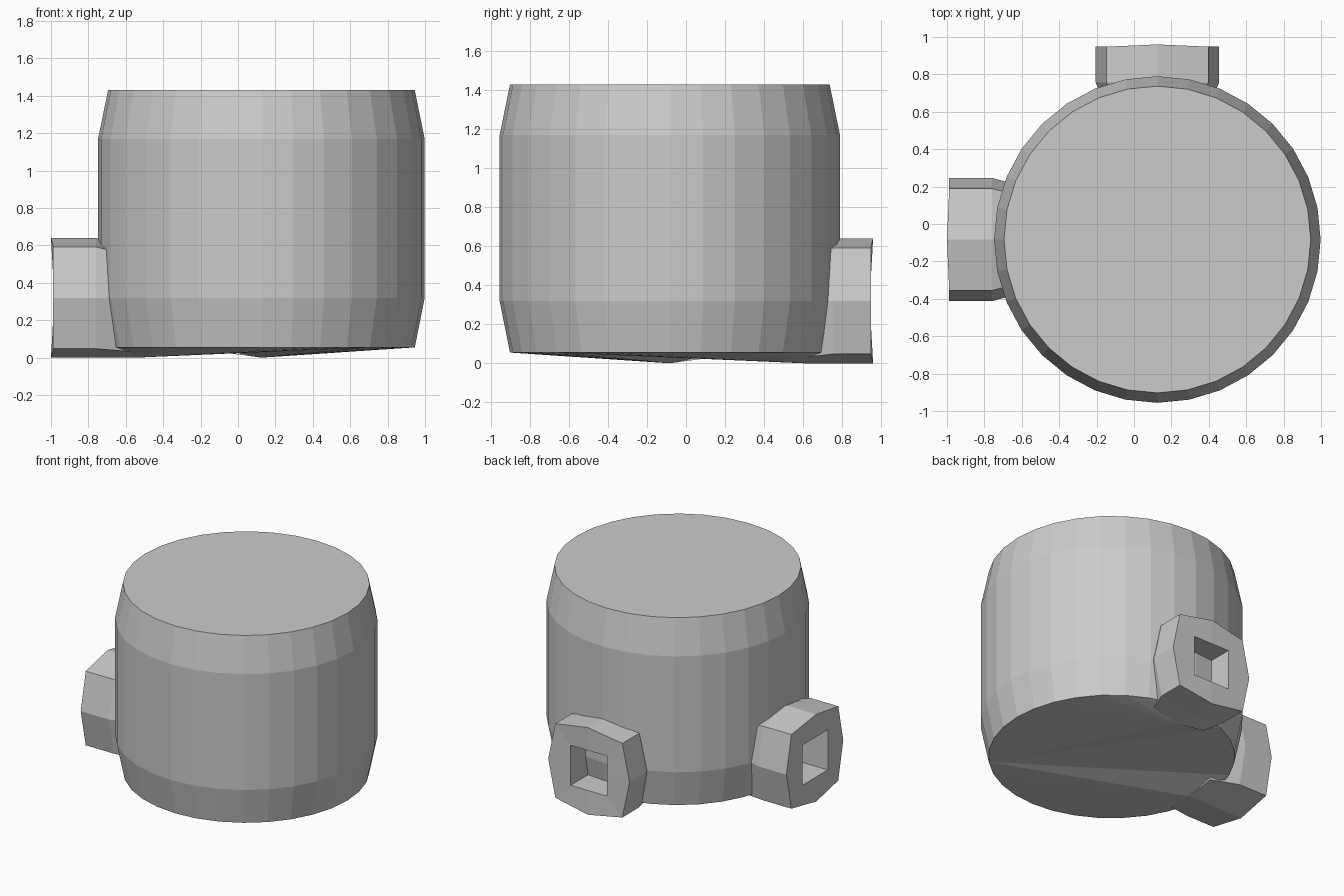
import bpy, bmesh, math
from mathutils import Vector

cube = bpy.data.objects.get("Cube")
if cube:
    bpy.data.objects.remove(cube, do_unlink=True)

grey = bpy.data.materials.new("plain grey")
grey.use_nodes = True
colour = (0.6, 0.6, 0.6, 1)
grey.diffuse_color = colour
grey.node_tree.nodes["Principled BSDF"].inputs["Base Color"].default_value = colour

CX, CY = 0.125, -0.083      # axis of the body
SIDES = 32
PORT_Z = 0.32


def finish(name, bm):
    bmesh.ops.recalc_face_normals(bm, faces=bm.faces)
    mesh = bpy.data.meshes.new(name)
    bm.to_mesh(mesh)
    bm.free()
    mesh.materials.append(grey)
    obj = bpy.data.objects.new(name, mesh)
    bpy.context.collection.objects.link(obj)


def bridge(bm, a, b):
    n = len(a)
    for i in range(n):
        j = (i + 1) % n
        bm.faces.new((a[i], a[j], b[j], b[i]))


# Body: faceted drum with tapered top and bottom bands
bm = bmesh.new()
rings = []
for radius, z in ((0.82, 0.055), (0.873, 0.32), (0.873, 1.17), (0.82, 1.43)):
    ring = []
    for i in range(SIDES):
        t = math.tau * i / SIDES
        ring.append(bm.verts.new((CX + radius * math.cos(t), CY + radius * math.sin(t), z)))
    rings.append(ring)
for low, high in zip(rings, rings[1:]):
    bridge(bm, low, high)
bm.faces.new(rings[-1])

# Underside: shallow folds running down to the two port bottoms
base = rings[0]
side_low = bm.verts.new((CX - 0.67, CY, 0))
back_low = bm.verts.new((CX, CY + 0.69, 0))
pivot = SIDES * 7 // 8
back_i, side_i = 10, 14


def fan(apex, indices):
    for i, j in zip(indices, indices[1:]):
        bm.faces.new((apex, base[i % SIDES], base[j % SIDES]))


fan(side_low, range(side_i, pivot + 1))
fan(back_low, range(pivot - SIDES, back_i + 1))
fan(base[pivot], range(back_i, side_i + 1))
bm.faces.new((base[pivot], back_low, base[back_i]))
bm.faces.new((base[pivot], base[side_i], side_low))
finish("drum_body", bm)


# Ports: rounded-square collars with a square socket
def port(name, direction, root, collar, end):
    out = Vector(direction)
    across = Vector((-out.y, out.x, 0))
    centre = Vector((CX, CY, PORT_Z))
    bm = bmesh.new()

    def loop(mid_u, mid_v, corner, reach, bulge=0.0, flat_bottom=False):
        verts = []
        for u, v in ((1, 0), (1, 1), (0, 1), (-1, 1), (-1, 0), (-1, -1), (0, -1), (1, -1)):
            if u and v:
                x, z = u * corner, v * corner
            else:
                x, z = u * mid_u, v * mid_v
            if flat_bottom and v < 0:
                z = -PORT_Z if u == 0 else -0.29
            depth = reach + (bulge if u == 0 else 0)
            verts.append(bm.verts.new(centre + across * x + out * depth + Vector((0, 0, z))))
        return verts

    loops = [
        loop(0.27, 0.25, 0.22, root, flat_bottom=True),
        loop(0.33, 0.32, 0.272, collar),
        loop(0.33, 0.32, 0.272, end - 0.012, bulge=0.012),
        loop(0.147, 0.147, 0.147, end - 0.01),
        loop(0.147, 0.147, 0.147, root + 0.02),
    ]
    for a, b in zip(loops, loops[1:]):
        bridge(bm, a, b)
    bm.faces.new(loops[0])
    bm.faces.new(loops[-1])
    finish(name, bm)


port("side_port", (-1, 0, 0), 0.67, 0.885, 1.125)
port("back_port", (0, 1, 0), 0.69, 0.84, 1.043)
